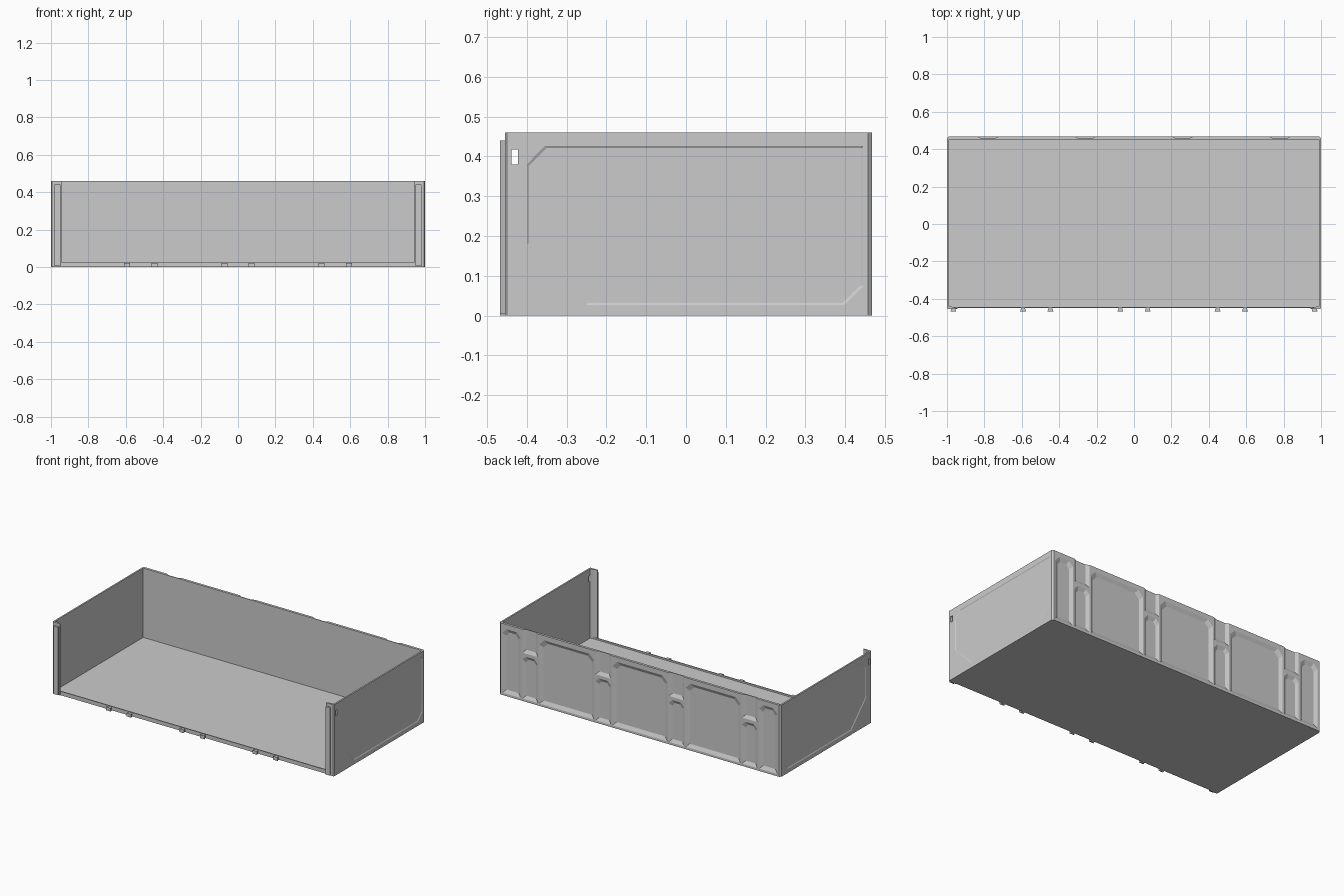
import bpy, bmesh

if "Cube" in bpy.data.objects:
    bpy.data.objects.remove(bpy.data.objects["Cube"])

BACK, POCKET = 0.468, 0.457


def loft(bm, loops):
    """Closed solid through matching loops of points."""
    rings = [[bm.verts.new(p) for p in loop] for loop in loops]
    n = len(rings[0])
    for a, b in zip(rings, rings[1:]):
        for i in range(n):
            j = (i + 1) % n
            bm.faces.new((a[i], a[j], b[j], b[i]))
    bm.faces.new(rings[0][::-1])
    bm.faces.new(rings[-1])


def finish(bm, name):
    bmesh.ops.recalc_face_normals(bm, faces=bm.faces)
    mesh = bpy.data.meshes.new(name)
    bm.to_mesh(mesh)
    bm.free()
    ob = bpy.data.objects.new(name, mesh)
    bpy.context.collection.objects.link(ob)
    return ob


def prism(name, profile, z0, z1):
    """Extrude an xy profile upward."""
    bm = bmesh.new()
    loft(bm, [[(x, y, z) for x, y in profile] for z in (z0, z1)])
    return finish(bm, name)


def box(name, x0, x1, y0, y1, z0, z1):
    return prism(name, [(x0, y0), (x1, y0), (x1, y1), (x0, y1)], z0, z1)


def tapered(pts, slope):
    """Shrink an outline towards its centre by about the slope width."""
    us, vs = [p[0] for p in pts], [p[1] for p in pts]
    cu, cv = (min(us) + max(us)) / 2, (min(vs) + max(vs)) / 2
    ku = 1 - 2 * slope / (max(us) - min(us))
    kv = 1 - 2 * slope / (max(vs) - min(vs))
    return [(cu + (u - cu) * ku, cv + (v - cv) * kv) for u, v in pts]


def cut(target, bm):
    cutter = finish(bm, "pocket_cutter")
    cutter.hide_render = True
    mod = target.modifiers.new("pockets", "BOOLEAN")
    mod.operation, mod.solver, mod.object = "DIFFERENCE", "EXACT", cutter
    bpy.context.view_layer.objects.active = target
    bpy.ops.object.modifier_apply(modifier=mod.name)
    bpy.data.objects.remove(cutter)


# Floor with raised front lip
box("floor", -0.99, 0.99, -0.445, 0.453, 0, 0.015)
box("front_lip", -0.995, 0.995, -0.45, -0.443, 0, 0.025)

# Back wall with sloped pockets
wall = prism("back_wall", [(-1, 0.452), (1, 0.452), (1, POCKET), (0.99, BACK),
                           (-0.99, BACK), (-1, POCKET)], 0, 0.46)
bm = bmesh.new()


def pocket(x0, x1, z0, z1, c, slope):
    pts = [(x0, z0), (x1, z0), (x1, z1 - c), (x1 - c, z1), (x0 + c, z1), (x0, z1 - c)]
    loft(bm, [[(x, y, z) for x, z in loop] for y, loop in
              ((0.5, pts), (BACK, pts), (POCKET, tapered(pts, slope)))])


for x in (-0.52, 0, 0.52):
    pocket(x - 0.195, x + 0.195, 0.015, 0.43, 0.035, 0.022)
for x in (-0.912, 0.912):
    pocket(x - 0.065, x + 0.065, 0.015, 0.43, 0.03, 0.022)
for x in (-0.78, -0.26, 0.26, 0.78):
    pocket(x - 0.055, x + 0.055, 0.015, 0.29, 0.025, 0.02)
    pts = [(x - 0.055, 0.31), (x + 0.055, 0.31), (x + 0.055, 0.52), (x - 0.055, 0.52)]
    loft(bm, [[(u, y, z) for u, z in loop] for y, loop in
              ((0.5, pts), (BACK, pts), (POCKET, tapered(pts, 0.02)))])
cut(wall, bm)

# Side walls, corner posts and vertical rails
PANEL = [(-0.40, 0.38), (-0.355, 0.426), (0.445, 0.426), (0.445, 0.073),
         (0.398, 0.027), (-0.25, 0.027), (-0.40, 0.18)]
for s, side in ((-1, "left"), (1, "right")):
    w = box(side + "_wall", s * 0.99, s, -0.45, POCKET, 0, 0.46)
    bm = bmesh.new()
    loft(bm, [[(s * x, y, z) for y, z in loop] for x, loop in
              ((1.02, PANEL), (1, PANEL), (0.997, tapered(PANEL, 0.005)))])
    slot = [(-0.438, 0.38), (-0.422, 0.38), (-0.422, 0.417), (-0.438, 0.417)]
    loft(bm, [[(s * x, y, z) for y, z in slot] for x in (0.95, 1.05)])
    cut(w, bm)
    prism(side + "_post", [(s * x, y) for x, y in
          ((1, -0.45), (0.995, -0.455), (0.945, -0.455), (0.945, -0.45),
           (0.975, -0.442), (0.995, -0.442))], 0, 0.46)


def dovetail(name, x, z0, z1):
    prism(name, [(x - 0.009, -0.448), (x - 0.016, -0.468),
                 (x + 0.016, -0.468), (x + 0.009, -0.448)], z0, z1)


for x in (-0.966, 0.966):
    dovetail("corner_rail", x, 0.005, 0.44)

# Short connector tabs along the front bottom edge
for c in (-0.52, 0, 0.52):
    for d in (-0.073, 0.073):
        dovetail("connector_tab", c + d, 0, 0.022)
